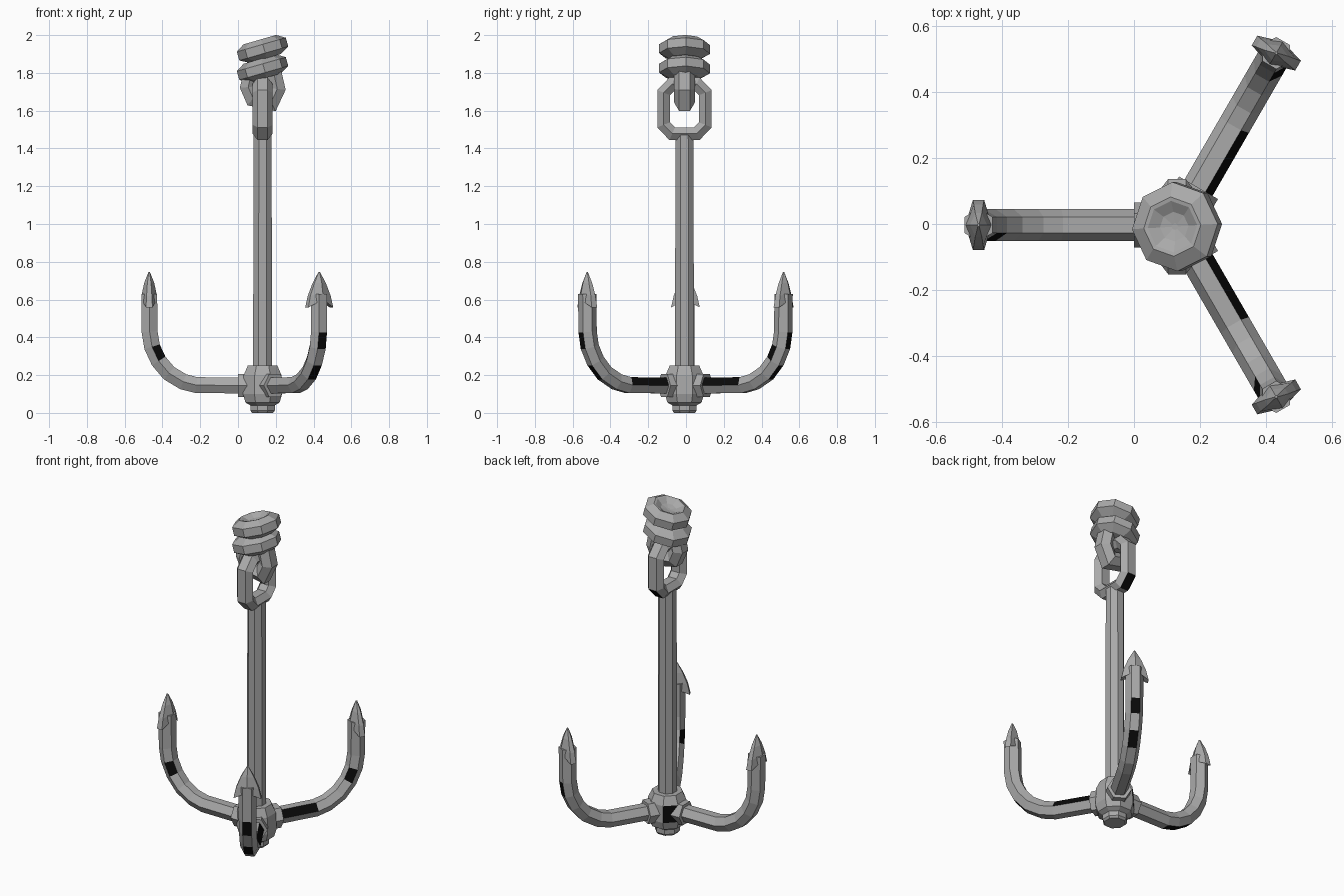
import bpy, math
from math import sin, cos, pi, radians
from mathutils import Vector, Matrix

if "Cube" in bpy.data.objects:
    bpy.data.objects.remove(bpy.data.objects["Cube"])

CX, CY = 0.13, -0.008          # shaft axis
Z = Vector((0, 0, 1))


def material(name, v):
    m = bpy.data.materials.new(name)
    m.diffuse_color = (v, v, v, 1)
    m.use_nodes = True
    m.node_tree.nodes["Principled BSDF"].inputs["Base Color"].default_value = m.diffuse_color
    return m


STEEL = material("steel grey", 0.4)
BLACK = material("black patch", 0.003)


def make(name, verts, faces, black=()):
    me = bpy.data.meshes.new(name)
    me.from_pydata([tuple(v) for v in verts], [], faces)
    me.materials.append(STEEL)
    me.materials.append(BLACK)
    for i in black:
        me.polygons[i].material_index = 1
    ob = bpy.data.objects.new(name, me)
    bpy.context.collection.objects.link(ob)
    return ob


def lathe(name, profile, n, matrix, phase=0.0, black=()):
    """Spin (radius, height) points around the local z axis, capped at both ends."""
    verts, faces = [], []
    for r, h in profile:
        for k in range(n):
            a = phase + 2 * pi * k / n
            verts.append(matrix @ Vector((r * cos(a), r * sin(a), h)))
    for i in range(len(profile) - 1):
        for k in range(n):
            k2 = (k + 1) % n
            faces.append((i * n + k, i * n + k2, (i + 1) * n + k2, (i + 1) * n + k))
    faces.append(tuple(reversed(range(n))))
    faces.append(tuple(range((len(profile) - 1) * n, len(profile) * n)))
    return make(name, verts, faces, [i * n + k for i, k in black])


def sweep(name, origin, out, path, a, b, closed=False, black=()):
    """Sweep a six-sided section along (out, height) points; a = sideways, b = in-plane."""
    side = Z.cross(out)
    pts = [origin + out * p + Z * q for p, q in path]
    m, verts, faces = len(pts), [], []
    for i, p in enumerate(pts):
        prev = pts[i - 1] if (i or closed) else p
        nxt = pts[(i + 1) % m] if (i < m - 1 or closed) else p
        d1 = (p - prev).normalized() if p != prev else (nxt - p).normalized()
        d2 = (nxt - p).normalized() if nxt != p else d1
        t = (d1 + d2).normalized()
        nrm = t.cross(side).normalized() / max(0.6, t.dot(d2))
        for k in range(6):
            g = k * pi / 3
            verts.append(p + side * (a * cos(g)) + nrm * (b * sin(g) / sin(pi / 3)))
    for i in range(m if closed else m - 1):
        j = (i + 1) % m
        for k in range(6):
            k2 = (k + 1) % 6
            faces.append((i * 6 + k, j * 6 + k, j * 6 + k2, i * 6 + k2))
    if not closed:
        faces.append(tuple(range(6)))
        faces.append(tuple(reversed(range((m - 1) * 6, m * 6))))
    return make(name, verts, faces, [i * 6 + k for i, k in black])


def barb(name, origin, out):
    """Arrowhead with swept-back wings."""
    side = Z.cross(out)
    # wing half width, wing half thickness, ridge half thickness, wing z, ridge z
    rows = [(0.03, 0.022, 0.03, 0.60, 0.60), (0.076, 0.017, 0.04, 0.558, 0.60),
            (0.062, 0.014, 0.038, 0.62, 0.635), (0.036, 0.010, 0.026, 0.685, 0.69),
            (0.004, 0.002, 0.004, 0.745, 0.745)]
    verts, faces = [], []
    for w, e, t, zw, zr in rows:
        for s, o, z in ((w, -e, zw), (w, e, zw), (0, t, zr),
                        (-w, e, zw), (-w, -e, zw), (0, -t, zr)):
            verts.append(origin + side * s + out * o + Z * z)
    for i in range(len(rows) - 1):
        for k in range(6):
            k2 = (k + 1) % 6
            faces.append((i * 6 + k, (i + 1) * 6 + k, (i + 1) * 6 + k2, i * 6 + k2))
    faces.append(tuple(range(6)))
    faces.append(tuple(reversed(range(24, 30))))
    make(name, verts, faces)


def at(z):
    return Matrix.Translation((CX, CY, z))


# Shaft and hub
lathe("shaft", [(0.054, 0.2), (0.052, 1.47)], 8, at(0), pi / 8)
lathe("hub", [(0.06, 0), (0.07, 0.012), (0.07, 0.04), (0.098, 0.055), (0.112, 0.1),
              (0.108, 0.2), (0.092, 0.235), (0.085, 0.25)], 8, at(0), pi / 8,
      black=[(4, 2)])

# Three hooks: arm, collar at the hub and barbed point
ARM = [(0.06, 0.145), (0.35, 0.147), (0.42, 0.165), (0.495, 0.21), (0.55, 0.275),
       (0.585, 0.35), (0.598, 0.43), (0.6, 0.63)]
PATCHES = {180: [(4, 0), (2, 4), (1, 4)],
           60: [(0, 2), (4, 2), (5, 4), (3, 4)],
           300: [(0, 0), (5, 4), (3, 4), (4, 2)]}
base = Vector((CX, -0.003, 0))
for n, (deg, patches) in enumerate(PATCHES.items(), 1):
    out = Vector((cos(radians(deg)), sin(radians(deg)), 0))
    sweep(f"hook_arm_{n}", base, out, ARM, 0.049, 0.042, black=patches)
    sweep(f"hook_collar_{n}", base, out, [(0.07, 0.145), (0.118, 0.145), (0.13, 0.145)],
          0.068, 0.06)
    barb(f"hook_barb_{n}", base + out * 0.6, out)

# Shackle ring on top of the shaft
ring = [(0.11, -0.085), (0.11, 0.085), (0.065, 0.132), (-0.065, 0.132),
        (-0.11, 0.085), (-0.11, -0.085), (-0.065, -0.132), (0.065, -0.132)]
sweep("shackle_ring", Vector((CX, CY, 1.61)), Vector((0, 1, 0)), ring,
      0.053, 0.034, closed=True, black=[(7, 4)])

# Rope loop through the ring
loop = [(-0.05, 1.84), (-0.076, 1.725), (-0.05, 1.665), (0.045, 1.645),
        (0.078, 1.715), (0.05, 1.84)]
sweep("rope_loop", Vector((CX, CY, 0)), Vector((1, 0, 0)), loop, 0.056, 0.042)

# Two tilted rope coils, the upper one dished
tilt = Matrix.Rotation(radians(-16), 4, 'Y')
coil = [(0.085, -0.052), (0.135, -0.024), (0.135, 0.024), (0.09, 0.052)]
lathe("rope_coil_lower", coil, 8, at(1.823) @ tilt, 0.06)
lathe("rope_coil_upper", coil + [(0.078, 0.05), (0.045, 0.03), (0.01, 0.024)],
      8, at(1.926) @ tilt, 0.06)

# Consistent outward normals
import bmesh
for ob in bpy.context.collection.objects:
    bm = bmesh.new()
    bm.from_mesh(ob.data)
    bmesh.ops.recalc_face_normals(bm, faces=bm.faces)
    bm.to_mesh(ob.data)
    bm.free()
